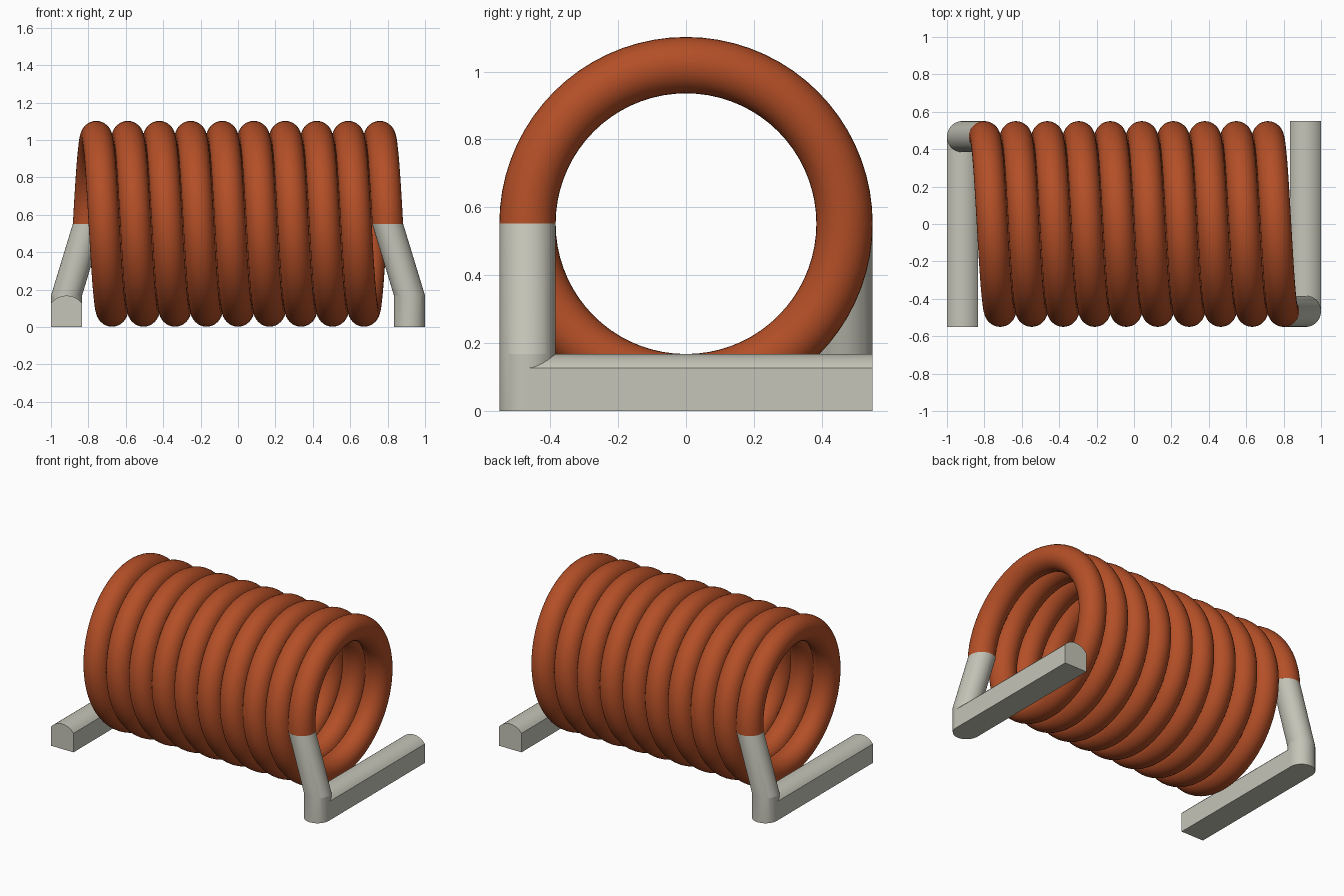
import bpy, bmesh, math

cube = bpy.data.objects.get("Cube")
if cube:
    bpy.data.objects.remove(cube, do_unlink=True)

WIRE = 0.083            # wire radius
COIL = 0.467            # radius of the coil centre line
AXIS_Z = 0.552          # height of the coil axis
END_X = 0.80            # where the coil ends
FOOT_X = 0.917          # centre of the feet
TURNS = 9.5
TAU = math.tau


def material(name, rgb):
    m = bpy.data.materials.new(name)
    m.use_nodes = True
    m.diffuse_color = (*rgb, 1)
    m.node_tree.nodes["Principled BSDF"].inputs["Base Color"].default_value = (*rgb, 1)
    return m


def loft(name, rings, mat, angle):
    """Skin a list of closed cross-sections and cap both ends."""
    bm = bmesh.new()
    loops = [[bm.verts.new(p) for p in ring] for ring in rings]
    n = len(loops[0])
    for a, b in zip(loops, loops[1:]):
        for i in range(n):
            j = (i + 1) % n
            bm.faces.new((a[i], a[j], b[j], b[i]))
    bm.faces.new(loops[0])
    bm.faces.new(loops[-1])
    bmesh.ops.recalc_face_normals(bm, faces=bm.faces[:])
    mesh = bpy.data.meshes.new(name)
    bm.to_mesh(mesh)
    bm.free()
    mesh.materials.append(mat)
    ob = bpy.data.objects.new(name, mesh)
    bpy.context.collection.objects.link(ob)
    bpy.ops.object.select_all(action='DESELECT')
    ob.select_set(True)
    bpy.context.view_layer.objects.active = ob
    bpy.ops.object.shade_smooth_by_angle(angle=math.radians(angle))
    return ob


copper = material("copper enamel", (0.456, 0.078, 0.020))
tin = material("tinned metal", (0.56, 0.555, 0.48))

# Coil: a round section swept along a helix around the x axis
SIDES, STEPS = 32, 72
rings = []
for k in range(int(TURNS * STEPS) + 1):
    t = TAU * k / STEPS
    x = -END_X + 2 * END_X * t / (TAU * TURNS)
    ring = []
    for i in range(SIDES):
        a = TAU * i / SIDES
        r = COIL + WIRE * math.cos(a)
        ring.append((x + WIRE * math.sin(a), r * math.cos(t), AXIS_Z + r * math.sin(t)))
    rings.append(ring)
loft("coil_winding", rings, copper, 30)


def disc(x, y, z, s):
    return [(s * (x + WIRE * math.cos(TAU * i / 48)),
             s * (y + WIRE * math.sin(TAU * i / 48)), z) for i in range(48)]


def foot_section(y, s):
    # Flat base and sides with a shallow arched top
    side, rise = 0.127, 0.041
    rad = (WIRE ** 2 + rise ** 2) / (2 * rise)
    half = math.asin(WIRE / rad)
    pts = [(-WIRE, 0), (WIRE, 0)]
    for i in range(17):
        a = half * (1 - i / 8)
        pts.append((rad * math.sin(a), side + rise - rad + rad * math.cos(a)))
    return [(s * (FOOT_X + px), s * y, pz) for px, pz in pts]


# Leads and feet: the same parts turned half way round for the other end
for side, s in (("left", 1), ("right", -1)):
    loft(side + "_lead",
         [disc(END_X, -COIL, AXIS_Z, s), disc(FOOT_X, -COIL, 0.168, s),
          disc(FOOT_X, -COIL, 0, s)], tin, 12)
    loft(side + "_foot", [foot_section(-COIL, s), foot_section(0.55, s)], tin, 12)
